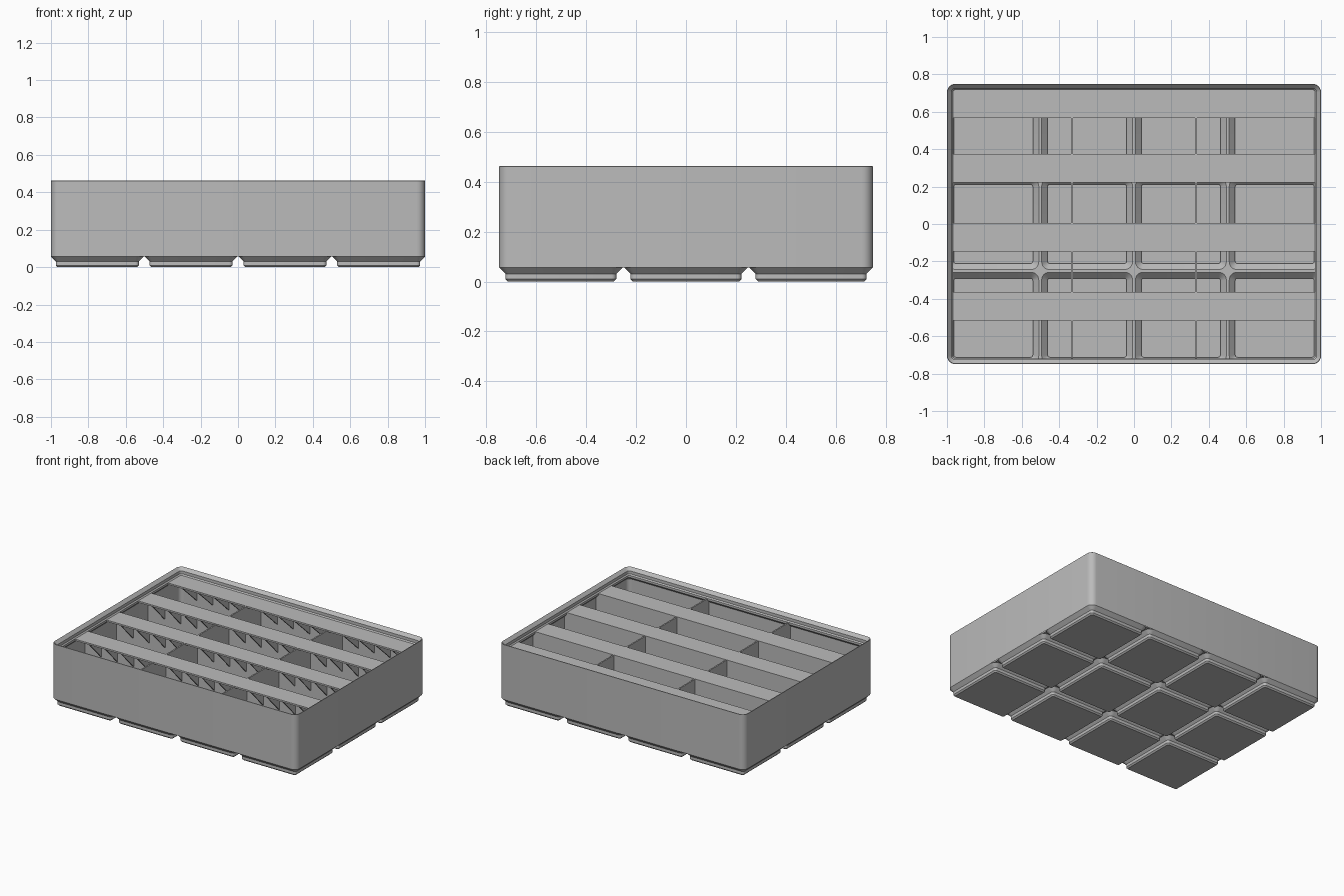
import bpy, bmesh, math

cube = bpy.data.objects.get("Cube")
if cube:
    bpy.data.objects.remove(cube)

grey = bpy.data.materials.new("plain_grey")
grey.use_nodes = True
grey.diffuse_color = (0.5, 0.5, 0.5, 1)
grey.node_tree.nodes["Principled BSDF"].inputs["Base Color"].default_value = (0.5, 0.5, 0.5, 1)

HX, HY, R = 1.0, 0.749, 0.0448      # outer half sizes and corner radius
WALL = 0.0135
PITCH = 0.5015                      # spacing of the feet
TOP, SHELF = 0.463, 0.411           # rim height, divider height
IX, IY = HX - WALL, HY - WALL
COLS = [(i - 1.5) * PITCH for i in range(4)]
ROWS = [(i - 1) * PITCH for i in range(3)]


def finish(bm, name):
    bmesh.ops.remove_doubles(bm, verts=bm.verts, dist=1e-5)
    mesh = bpy.data.meshes.new(name)
    bm.to_mesh(mesh)
    bm.free()
    mesh.materials.append(grey)
    mesh.shade_smooth()
    mesh.set_sharp_from_angle(angle=math.radians(30))
    obj = bpy.data.objects.new(name, mesh)
    bpy.context.scene.collection.objects.link(obj)
    return obj


def ring(bm, cx, cy, hx, hy, r, z, clamp):
    """Counter-clockwise rounded rectangle, optionally kept inside the walls."""
    verts = []
    for k, (sx, sy) in enumerate([(1, 1), (-1, 1), (-1, -1), (1, -1)]):
        for s in range(7):
            a = (k + s / 6) * math.pi / 2
            x = cx + sx * (hx - r) + r * math.cos(a)
            y = cy + sy * (hy - r) + r * math.sin(a)
            if clamp:
                x, y = max(-IX, min(IX, x)), max(-IY, min(IY, y))
            verts.append(bm.verts.new((x, y, z)))
    return verts


def loft(bm, sections, cx=0, cy=0, cap_first=False, cap_last=False, clamp=()):
    rings = [ring(bm, cx, cy, *s, i in clamp) for i, s in enumerate(sections)]
    for a, b in zip(rings, rings[1:]):
        for i in range(len(a)):
            j = (i + 1) % len(a)
            bm.faces.new((a[i], a[j], b[j], b[i]))
    if cap_first:
        bm.faces.new(rings[0][::-1])
    if cap_last:
        bm.faces.new(rings[-1])


def prism(bm, profile, axis, lo, hi):
    """Extrude a (u, z) profile along x or y."""
    def place(u, z, t):
        return (t, u, z) if axis == "x" else (u, t, z)
    ends = [[bm.verts.new(place(u, z, t)) for u, z in profile] for t in (lo, hi)]
    faces = [bm.faces.new(e) for e in ends]
    for i in range(len(profile)):
        j = (i + 1) % len(profile)
        faces.append(bm.faces.new((ends[0][i], ends[0][j], ends[1][j], ends[1][i])))
    bmesh.ops.recalc_face_normals(bm, faces=faces)


# Outer wall with stepped stacking rim and inner wall
bm = bmesh.new()
steps = [(0, 0.0567), (0, TOP - 0.002), (0.0025, TOP), (0.0235, 0.441), (0.0235, 0.4195),
         (0.031, SHELF), (0.031, 0.396), (WALL, 0.378), (WALL, 0.06)]
loft(bm, [(HX - d, HY - d, R - d, z) for d, z in steps])
finish(bm, "bin_wall")

# Stepped feet, joined by the flat strips between them
bm = bmesh.new()
half = PITCH / 2
foot = [(0.2125, 0.0096, 0), (0.222, 0.019, 0.0096), (0.222, 0.019, 0.031),
        (0.2478, R, 0.0567), (half, 0, 0.0567)]
for cx in COLS:
    for cy in ROWS:
        loft(bm, [(h, h, r, z) for h, r, z in foot], cx, cy, cap_first=True, clamp=(4,))
finish(bm, "feet")

# Inner floor: a shallow pocket in every foot
bm = bmesh.new()
pocket = [(half, 0, 0.068), (0.243, 0.04, 0.068), (0.211, 0.012, 0.036), (0.211, 0.012, 0.0143)]
for cx in COLS:
    for cy in ROWS:
        loft(bm, [(h, h, r, z) for h, r, z in pocket], cx, cy, cap_last=True, clamp=(0, 1))
finish(bm, "inner_floor")


# Dividers follow the floor pockets along their lower edge
def divider_profile(centres, limit):
    low = []
    for c in centres:
        low += [(c - 0.243, 0.066), (c - 0.211, 0.035), (c - 0.211, 0.013),
                (c + 0.211, 0.013), (c + 0.211, 0.035), (c + 0.243, 0.066)]
    low = [(max(-limit, min(limit, u)), z) for u, z in low]
    return low + [(limit, 0.39), (limit - 0.02, SHELF - 0.001),
                  (0.02 - limit, SHELF - 0.001), (-limit, 0.39)]


T = 0.005
column_x = [-0.331, 0.331]
row_y = [-0.368, 0, 0.368]
bm = bmesh.new()
for x in column_x:
    prism(bm, divider_profile(ROWS, IY), "x", x - T, x + T)
finish(bm, "cross_dividers")
bm = bmesh.new()
for y in row_y:
    prism(bm, divider_profile(COLS, IX), "y", y - T, y + T)
finish(bm, "long_dividers")

# Label shelves along the back of each row, carried on triangular brackets
shelves, brackets = bmesh.new(), bmesh.new()
edges = [-IX] + column_x + [IX]
for back, front in [(y + T, y - 0.147) for y in row_y] + [(0.72, 0.568)]:
    under = SHELF - 0.012
    prism(shelves, [(front, under), (back, under), (back, SHELF), (front, SHELF)],
          "x", -0.971, 0.971)
    root = IY if back > 0.7 else back - T
    for left, right in zip(edges, edges[1:]):
        for k in range(1, 5):
            x = left + (right - left) * k / 5
            prism(brackets, [(front + 0.003, under), (root, under), (root, under - 0.15)],
                  "x", x - T, x + T)
finish(shelves, "label_shelves")
finish(brackets, "shelf_brackets")
